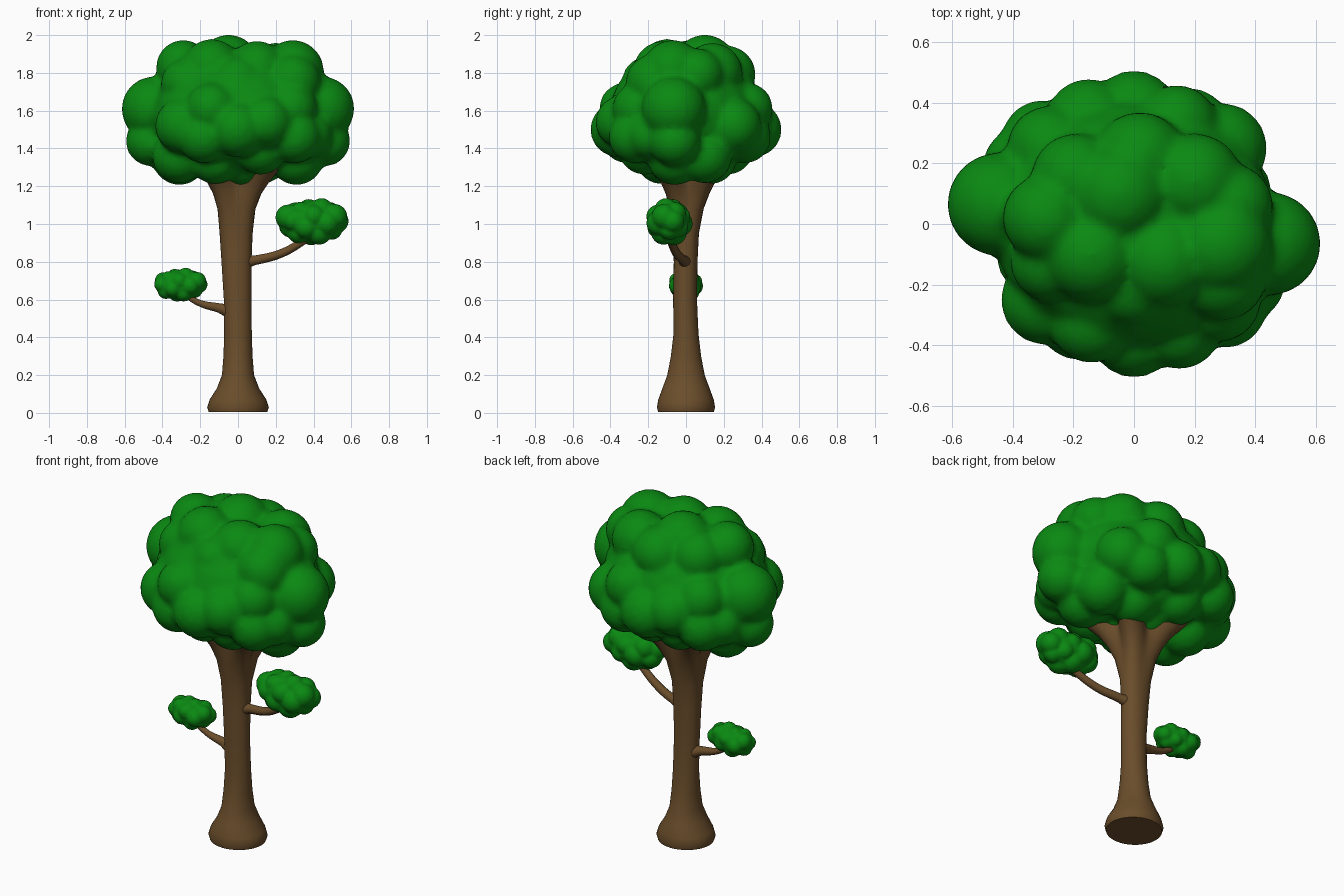
import bpy, bmesh, math
from mathutils import Matrix, Vector

if "Cube" in bpy.data.objects:
    bpy.data.objects.remove(bpy.data.objects["Cube"])


def material(name, color):
    m = bpy.data.materials.new(name)
    m.diffuse_color = (*color, 1)
    m.use_nodes = True
    m.node_tree.nodes["Principled BSDF"].inputs["Base Color"].default_value = m.diffuse_color
    return m


GREEN = material("leaf_green", (0.003, 0.25, 0.006))
BROWN = material("bark_brown", (0.145, 0.075, 0.024))


def finish(bm, name, mat):
    bmesh.ops.recalc_face_normals(bm, faces=bm.faces)
    me = bpy.data.meshes.new(name)
    bm.to_mesh(me)
    bm.free()
    me.materials.append(mat)
    for p in me.polygons:
        p.use_smooth = True
    ob = bpy.data.objects.new(name, me)
    bpy.context.collection.objects.link(ob)
    return ob


def foliage(name, blobs, voxel, soften=2):
    """Melt overlapping ellipsoids (centre, radii) into one lumpy skin."""
    bm = bmesh.new()
    for c, r in blobs:
        bmesh.ops.create_icosphere(bm, subdivisions=3, radius=1,
            matrix=Matrix.Translation(c) @ Matrix.Diagonal((*r, 1)))
    ob = finish(bm, name, GREEN)
    mod = ob.modifiers.new("melt", 'REMESH')
    mod.mode = 'VOXEL'
    mod.voxel_size = voxel
    mod.use_smooth_shade = True
    sm = ob.modifiers.new("soften", 'SMOOTH')
    sm.factor = 0.5
    sm.iterations = soften
    return ob


# Crown: lower lobes repeat with a half turn, upper lobes are individual
half = [(.445, -.065, 1.61, .172), (.46, -.06, 1.44, .135), (.37, -.19, 1.47, .13),
        (.3, -.27, 1.46, .14), (.28, -.25, 1.61, .14), (.15, -.34, 1.54, .14),
        (0, -.36, 1.5, .147), (-.14, -.32, 1.61, .14), (-.18, -.31, 1.46, .14),
        (-.29, -.25, 1.52, .15), (.31, -.06, 1.35, .145), (.12, -.22, 1.4, .14),
        (-.12, -.13, 1.35, .14), (-.31, -.1, 1.36, .145), (.03, -.05, 1.335, .14)]
upper = [(-.29, .02, 1.83, .145), (-.05, .1, 1.835, .168), (.1, -.12, 1.81, .16),
         (.29, -.07, 1.81, .165), (-.14, -.1, 1.82, .16), (.02, .215, 1.79, .155),
         (.2, .14, 1.8, .16), (-.19, .15, 1.8, .15), (.29, -.17, 1.75, .15),
         (-.27, -.12, 1.74, .14), (.32, .06, 1.79, .14), (0, -.2, 1.75, .14)]
spheres = half + [(-x, -y, z, r) for x, y, z, r in half] + upper
blobs = [((x, y, z), (r, r, r)) for x, y, z, r in spheres]
blobs.append(((0, 0, 1.58), (.47, .41, .34)))
foliage("crown", blobs, 0.02, 3)


# Small leaf clusters: lumps spread over an ellipsoid
def leaf_cluster(name, centre, size, lump, n):
    c, s = Vector(centre), Vector(size)
    inner = s - Vector((lump, lump, lump))
    out = [(c, s * 0.85)]
    for i in range(n):
        h = 1 - 2 * (i + .5) / n
        q, a = math.sqrt(1 - h * h), i * 2.39996
        r = lump * (1 + .12 * math.sin(i * 2.1))
        out.append((c + Vector((h * inner.x, q * math.cos(a) * inner.y,
                                q * math.sin(a) * inner.z)), (r, r, r)))
    foliage(name, out, 0.009)


leaf_cluster("right_leaf_cluster", (.395, -.09, 1.015), (.198, .125, .128), .062, 20)
leaf_cluster("left_leaf_cluster", (-.305, 0, .68), (.15, .094, .092), .045, 18)


# Trunk: z, centre x, centre y, radius x, radius y, depth of the grooves
# between the four diagonal limbs
rings = [(.005, 0, 0, .155, .148, 0), (.03, 0, 0, .163, .154, 0),
         (.07, 0, 0, .15, .147, 0), (.13, 0, 0, .112, .125, 0),
         (.2, 0, 0, .085, .099, 0), (.3, 0, 0, .077, .08, 0),
         (.42, 0, 0, .073, .066, 0), (.6, -.002, -.005, .073, .063, 0),
         (.8, -.008, -.002, .081, .064, .02), (.95, -.01, 0, .092, .072, .05),
         (1.08, -.008, .003, .118, .106, .16), (1.16, -.004, .008, .16, .145, .3),
         (1.22, 0, .01, .21, .185, .42), (1.3, 0, .01, .3, .27, .58)]
bm = bmesh.new()
N = 40
loops = []
for z, cx, cy, rx, ry, d in rings:
    loop = []
    for i in range(N):
        a = 2 * math.pi * i / N
        k = 1 - d * (.5 + .5 * math.cos(4 * a))
        loop.append(bm.verts.new((cx + rx * k * math.cos(a), cy + ry * k * math.sin(a), z)))
    loops.append(loop)
for A, B in zip(loops, loops[1:]):
    for i in range(N):
        j = (i + 1) % N
        bm.faces.new((A[i], A[j], B[j], B[i]))
bm.faces.new(loops[0][::-1])
bm.faces.new(loops[-1])
trunk = finish(bm, "trunk", BROWN)
bpy.context.view_layer.objects.active = trunk
trunk.select_set(True)
bpy.ops.object.shade_smooth_by_angle(angle=math.radians(50))
trunk.select_set(False)


# Branches: tapering tubes along a curve
def branch(name, pts):
    cu = bpy.data.curves.new(name, 'CURVE')
    cu.dimensions = '3D'
    cu.bevel_depth = 1
    cu.bevel_resolution = 3
    cu.use_fill_caps = True
    sp = cu.splines.new('BEZIER')
    sp.bezier_points.add(len(pts) - 1)
    for p, (x, y, z, r) in zip(sp.bezier_points, pts):
        p.co = (x, y, z)
        p.radius = r
        p.handle_left_type = p.handle_right_type = 'AUTO'
    cu.materials.append(BROWN)
    ob = bpy.data.objects.new(name, cu)
    bpy.context.collection.objects.link(ob)


branch("right_branch", [(.04, -.005, .8, .036), (.09, -.012, .808, .026),
                        (.23, -.05, .845, .023), (.38, -.09, .93, .02)])
branch("left_branch", [(-.05, 0, .54, .038), (-.1, 0, .555, .026),
                       (-.2, 0, .58, .018), (-.29, 0, .63, .014)])
